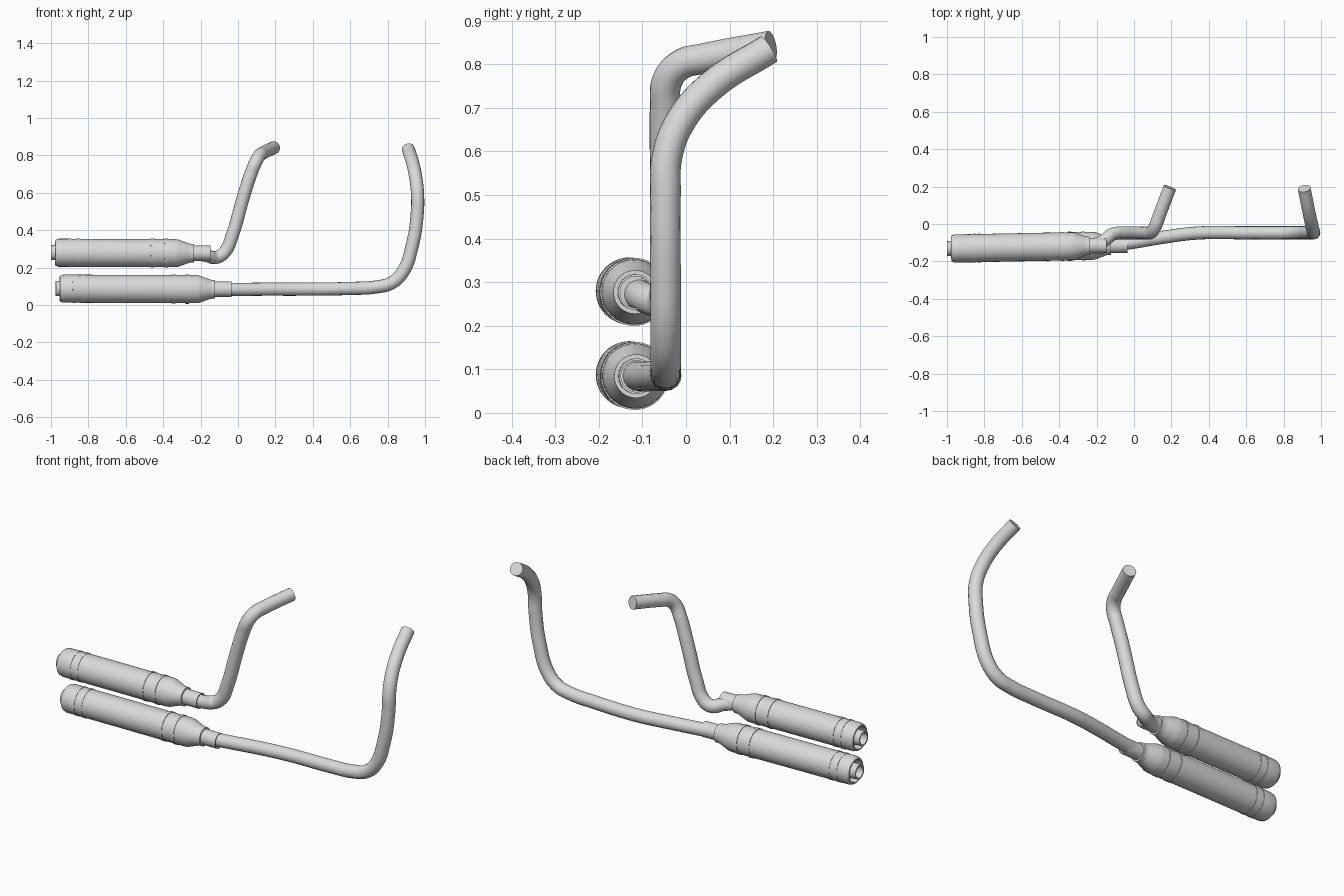
import bpy, bmesh, math
from mathutils import Vector

cube = bpy.data.objects.get("Cube")
if cube:
    bpy.data.objects.remove(cube)

metal = bpy.data.materials.new("light grey metal")
metal.use_nodes = True
GREY = (0.7, 0.7, 0.7, 1)
metal.diffuse_color = GREY
metal.node_tree.nodes["Principled BSDF"].inputs["Base Color"].default_value = GREY


def finish(obj, angle):
    obj.data.materials.clear()
    obj.data.materials.append(metal)
    bpy.ops.object.select_all(action='DESELECT')
    obj.select_set(True)
    bpy.context.view_layer.objects.active = obj
    bpy.ops.object.shade_smooth_by_angle(angle=math.radians(angle))


def lathe(name, profile, start, end, sides=48):
    """Revolve (distance, radius) points about the line from start to end."""
    bm = bmesh.new()
    rings = []
    for d, r in profile:
        rings.append([bm.verts.new((r * math.cos(a), r * math.sin(a), d))
                      for a in (2 * math.pi * i / sides for i in range(sides))])
    for a, b in zip(rings, rings[1:]):
        for i in range(sides):
            j = (i + 1) % sides
            bm.faces.new((a[i], a[j], b[j], b[i]))
    bm.faces.new(rings[0])
    bm.faces.new(rings[-1])
    bmesh.ops.recalc_face_normals(bm, faces=bm.faces)
    mesh = bpy.data.meshes.new(name)
    bm.to_mesh(mesh)
    bm.free()
    obj = bpy.data.objects.new(name, mesh)
    bpy.context.collection.objects.link(obj)
    axis = Vector(end) - Vector(start)
    obj.rotation_euler = axis.to_track_quat('Z', 'Y').to_euler()
    obj.location = start
    finish(obj, 28)
    return obj


def pipe(name, points, radius):
    """Round tube with capped ends along a smooth path."""
    curve = bpy.data.curves.new(name, 'CURVE')
    curve.dimensions = '3D'
    curve.bevel_depth = radius
    curve.bevel_resolution = 6
    curve.resolution_u = 10
    curve.use_fill_caps = True
    spline = curve.splines.new('BEZIER')
    spline.bezier_points.add(len(points) - 1)
    for bp, co in zip(spline.bezier_points, points):
        bp.co = co
        bp.handle_left_type = bp.handle_right_type = 'AUTO'
    obj = bpy.data.objects.new(name, curve)
    bpy.context.collection.objects.link(obj)
    bpy.ops.object.select_all(action='DESELECT')
    obj.select_set(True)
    bpy.context.view_layer.objects.active = obj
    bpy.ops.object.convert(target='MESH')
    finish(bpy.context.object, 40)


def band(d, width, base, rise):
    """Raised strap in a lathe profile."""
    return [(d, base), (d, base + rise), (d + width, base + rise), (d + width, base)]


def muffler(name, start, end):
    n = (Vector(end) - Vector(start)).length
    R = 0.075
    # hollow outlet, recessed end cap, strapped body, cone and open inlet sleeve
    profile = [(0.06, 0.032), (0, 0.032), (0, 0.040), (0.06, 0.040), (0.06, 0.056),
               (0.022, 0.060), (0.022, 0.066), (0.028, 0.071), (0.042, R)]
    profile += band(0.09, 0.02, R, 0.002) + band(0.135, 0.02, R, 0.002)
    profile += band(n - 0.32, 0.02, R, 0.003) + band(n - 0.245, 0.018, R, 0.003)
    profile += [(n - 0.19, R), (n - 0.172, 0.073), (n - 0.12, 0.054), (n - 0.105, 0.050),
                (n - 0.088, 0.050), (n - 0.088, 0.041), (n, 0.041), (n, 0.036), (n - 0.05, 0.036)]
    lathe(name, profile, start, end)


muffler("upper_muffler", (-1.0, -0.132, 0.28), (-0.148, -0.115, 0.277))
muffler("lower_muffler", (-0.975, -0.132, 0.088), (-0.035, -0.113, 0.084))

# header pipes run from the mufflers up to the engine ports
pipe("upper_pipe", [(-0.24, -0.116, 0.278), (-0.17, -0.095, 0.265), (-0.115, -0.055, 0.255),
                    (-0.07, -0.048, 0.285), (-0.03, -0.048, 0.375), (0.025, -0.048, 0.565),
                    (0.068, -0.048, 0.70), (0.095, -0.042, 0.765), (0.115, -0.01, 0.80),
                    (0.133, 0.04, 0.813), (0.192, 0.195, 0.842)], 0.035)
pipe("lower_pipe", [(-0.12, -0.114, 0.085), (0.0, -0.097, 0.084), (0.15, -0.072, 0.085),
                    (0.33, -0.049, 0.085), (0.6, -0.047, 0.089), (0.74, -0.047, 0.097),
                    (0.82, -0.047, 0.118), (0.88, -0.047, 0.175), (0.932, -0.047, 0.32),
                    (0.959, -0.047, 0.5), (0.96, -0.043, 0.59), (0.952, -0.012, 0.67),
                    (0.936, 0.06, 0.752), (0.91, 0.19, 0.835)], 0.035)
